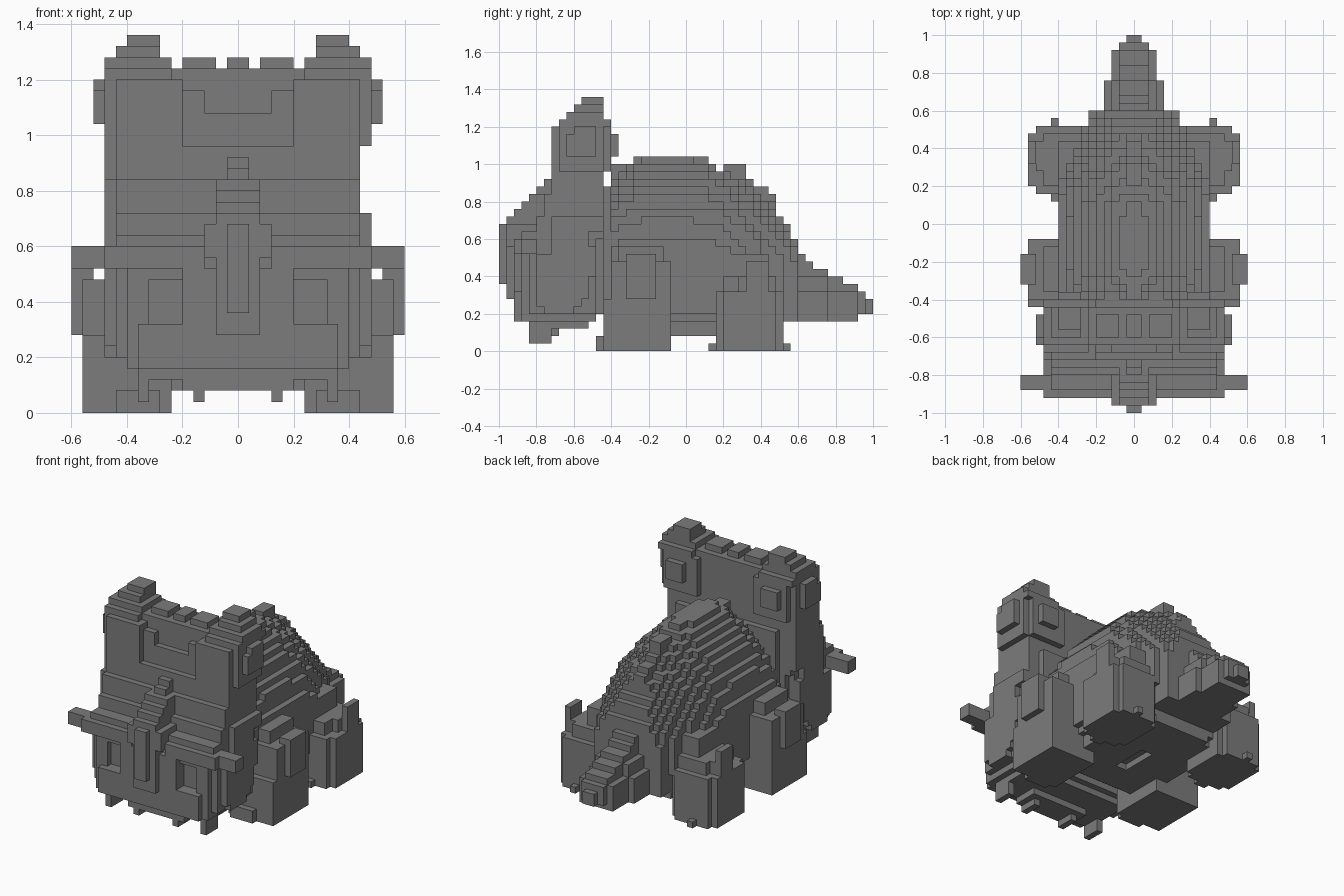
import bpy
import bmesh
from mathutils import Vector

cube = bpy.data.objects.get("Cube")
if cube:
    bpy.data.objects.remove(cube)

U = 0.04        # edge of one block
cells = {}      # block -> part that owns it

stone = bpy.data.materials.new("stone grey")
stone.use_nodes = True
GREY = (0.2, 0.2, 0.2, 1)
stone.diffuse_color = GREY
stone.node_tree.nodes["Principled BSDF"].inputs["Base Color"].default_value = GREY


def span(a, b):
    return range(round(a / U), round(b / U))


def blocks(x, y, z):
    return ((i, j, k) for i in span(*x) for j in span(*y) for k in span(*z))


def fill(part, x, y, z, rule=None, mirror=False):
    """Fill a box with blocks, keeping those whose centre obeys the rule."""
    for i, j, k in blocks(x, y, z):
        if rule is None or rule((i + .5) * U, (j + .5) * U, (k + .5) * U):
            cells.setdefault((i, j, k), part)
            if mirror:
                cells.setdefault((-1 - i, j, k), part)


def carve(x, y, z, mirror=False):
    for i, j, k in blocks(x, y, z):
        cells.pop((i, j, k), None)
        if mirror:
            cells.pop((-1 - i, j, k), None)


def step(value, table):
    """Value of the first table row whose limit is above the input."""
    return next((out for limit, out in table if value < limit), table[-1][1])


# Head: a broad, nearly upright face over a deep rounded jaw with bulging cheeks
FACE = [(.52, -.92), (.64, -.88), (.72, -.8), (.86, -.76), (2, -.72)]
CHIN = [(-.84, .16), (-.68, .08), (-.52, .12), (-.48, .16), (0, .2)]


def head(x, y, z):
    a = abs(x)
    wide = step(z, [(.12, .2), (.16, .36), (.2, .4), (.64, .44), (2, .48)])
    if z < .72 and ((y + .68) / .17) ** 2 + ((z - .48) / .27) ** 2 < 1.2:
        wide = .48
    if z < .6 and y > -.48:
        wide = min(wide, .4)
    if x > 0 and .72 < z < .96:
        wide = .44
    front = step(z, FACE)
    if z < .52:
        front += step(a, [(.36, 0), (.4, .04), (.44, .08), (1, .12)])
        front += .04 if .2 < a < .36 and z > .32 else 0
    elif a > .44:
        front = max(front + .04, -.72)
    return a < wide and y > front and z > step(y, CHIN)


fill("head", (-.48, .48), (-.92, -.44), (.04, .96), head)
fill("teeth", (.12, .16), (-.84, -.72), (.04, .12), mirror=True)
fill("teeth", (.32, .36), (-.84, -.72), (.04, .16), mirror=True)
carve((.2, .32), (-.96, -.84), (.32, .48), mirror=True)

# Nose ridge
NOSE = [(.36, -.96), (.68, -1), (.72, -.96), (.76, -.92), (.8, -.88), (.84, -.84), (.88, -.8), (2, -.76)]


def nose(x, y, z):
    wide = step(y, [(-.96, .04), (-.92, .08), (0, .08)])
    if z > .84:
        wide = .04
    if .56 < z < .68 and y > -.96:
        wide = .12
    return abs(x) < wide and y > step(z, NOSE)


fill("nose", (-.12, .12), (-1, -.72), (.28, .92), nose)

# Brow ridge with a horn at each end
fill("brow", (.12, .48), (-.92, -.84), (.52, .6), mirror=True)
fill("horns", (.36, .6), (-.88, -.8), (.52, .6), mirror=True)


# Frill: upright shield with a dished front and small knobs on the rim
def frill(x, y, z):
    a = abs(x)
    front = -.72 if a < .44 else -.68
    if a < .2 and z > .96:
        front = -.68
    if a < .12 and z > 1.08 or a < .2 and z > 1.16:
        front = -.64
    if z > 1.2:
        front = -.64
    back = -.4 if .2 < a < .44 and z < 1.2 else -.44
    return front < y < back


fill("frill", (-.48, .48), (-.72, -.4), (.96, 1.24), frill)
fill("frill_knobs", (.08, .2), (-.6, -.48), (1.24, 1.28), mirror=True)
fill("frill_knobs", (-.04, .04), (-.6, -.48), (1.24, 1.28))

# Ears: rounded lumps on the frill corners
for inner, outer, front, low, high in [(.24, .48, -.68, 1.2, 1.24), (.24, .48, -.64, 1.24, 1.28),
                                       (.28, .44, -.6, 1.28, 1.32), (.28, .4, -.56, 1.32, 1.36)]:
    fill("ears", (inner, outer), (front, -.4 if low < 1.22 else -.44), (low, high), mirror=True)
fill("ears", (.48, .52), (-.64, -.48), (1.04, 1.2), mirror=True)
fill("ears", (.28, .4), (-.4, -.36), (1.04, 1.16), mirror=True)
carve((.48, .52), (-.64, -.6), (1.16, 1.2), mirror=True)

# Body: a humped dome with a narrow spine, widest low down and narrowing to the rear
HUMP = [(-.28, 1), (.12, 1.04), (.16, 1), (.2, .96), (.32, 1), (.36, .92), (.44, .88),
        (.48, .84), (.52, .72), (.56, .68), (.6, .6)]


def body(x, y, z):
    a = abs(x)
    top = step(y, HUMP)
    if z > top:
        return False
    if a < .04 and z > .4:
        return True
    crown = 1.04 - 2 * max(0, -.2 - y) ** 1.6 - .8 * max(0, y + .05) ** 1.7
    wide = .41 if y < .16 else .41 - .6 * (y - .16) ** 1.4
    t = max(0, (z - .44) / (crown + .02 - .44))
    low = step(z, [(.12, .1), (.16, .07), (.2, .05), (.28, .02), (2, 0)])
    floor = .16 if y > .44 or y < -.32 else .08
    return z > floor and t < 1 and a < wide * (1 - t ** 1.7) ** .7 - low


fill("body", (-.44, .44), (-.4, .6), (.08, 1.04), body)
fill("neck", (-.36, .36), (-.44, -.4), (.2, .88))
carve((-.04, .04), (-.12, .12), (.08, .12))


# Tail: a stepped wedge
def tail(x, y, z):
    wide = step(y, [(.6, .24), (.76, .16), (.92, .12), (.96, .08), (1, .04)])
    top = step(y, [(.6, .6), (.64, .52), (.68, .48), (.76, .44), (.84, .4), (.92, .36), (.96, .32), (1, .28)])
    lean = .45 * max(0, z - .28)
    return z < top and abs(x) < max(wide - lean, .04) and (z > .2 or y < .92)


fill("tail", (-.24, .24), (.48, 1), (.16, .6), tail)


# Legs: pillars with stepped thighs, outer plates and spread toes
def rounded(cx, cy, rx, ry):
    return lambda x, y, z: abs((x - cx) / rx) ** 2.4 + abs((y - cy) / ry) ** 2.4 < 1.3


fill("front_legs", (.24, .56), (-.44, -.08), (0, .28), rounded(.4, -.26, .17, .19), True)
fill("front_legs", (.28, .56), (-.4, -.08), (.28, .48), rounded(.4, -.24, .17, .17), True)
fill("front_legs", (.28, .48), (-.36, -.12), (.48, .56), mirror=True)
fill("front_plates", (.52, .6), (-.32, -.16), (.28, .52), mirror=True)
fill("front_toes", (.28, .44), (-.48, -.44), (0, .08), mirror=True)
fill("hind_legs", (.24, .56), (.16, .52), (0, .32), rounded(.4, .34, .16, .18), True)
fill("hind_legs", (.24, .48), (.2, .48), (.32, .4), mirror=True)
fill("hind_legs", (.24, .4), (.24, .44), (.4, .52), mirror=True)
fill("hind_plates", (.48, .52), (.28, .44), (.28, .4), mirror=True)
fill("hind_plates", (.52, .56), (.32, .44), (.28, .48), mirror=True)
fill("hind_toes", (.36, .44), (.12, .16), (0, .04), mirror=True)
fill("hind_toes", (.4, .44), (.52, .56), (0, .04), mirror=True)

# Turn each part's exposed block sides into one mesh
AXES = [Vector(v) for v in ((1, 0, 0), (0, 1, 0), (0, 0, 1))]
for part in sorted(set(cells.values())):
    bm = bmesh.new()
    for cell in (c for c, owner in cells.items() if owner == part):
        centre = Vector(cell) + Vector((.5, .5, .5))
        for n in range(3):
            for sign in (-1, 1):
                normal = AXES[n] * sign
                if tuple(int(v) for v in Vector(cell) + normal) in cells:
                    continue
                u = AXES[(n + 1) % 3] / 2
                v = AXES[(n + 2) % 3] / 2 * sign
                mid = centre + normal / 2
                bm.faces.new([bm.verts.new((mid + p) * U) for p in (-u - v, u - v, u + v, v - u)])
    bmesh.ops.remove_doubles(bm, verts=bm.verts, dist=U / 10)
    mesh = bpy.data.meshes.new(part)
    bm.to_mesh(mesh)
    bm.free()
    mesh.materials.append(stone)
    bpy.context.collection.objects.link(bpy.data.objects.new(part, mesh))
